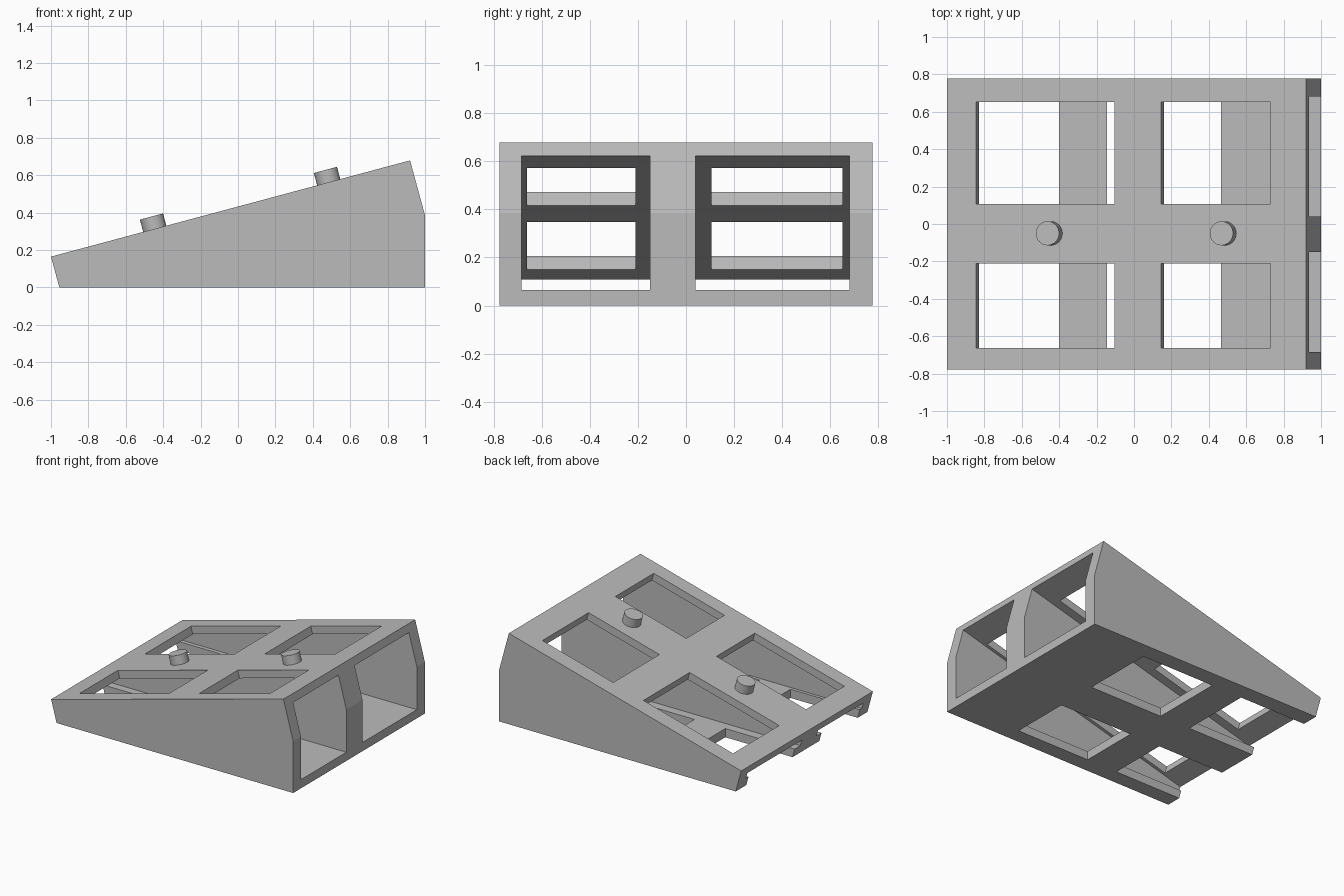
import bpy, bmesh, math
from mathutils import Vector

cube = bpy.data.objects.get("Cube")
if cube:
    bpy.data.objects.remove(cube, do_unlink=True)

gray = bpy.data.materials.new("plain gray")
gray.use_nodes = True
COLOR = (0.5, 0.5, 0.5, 1)
gray.diffuse_color = COLOR
gray.node_tree.nodes["Principled BSDF"].inputs["Base Color"].default_value = COLOR

SLOPE = math.radians(15)
LOW_Z, ROOF, FLOOR = 0.165, 0.06, 0.065
NORMAL = Vector((-math.sin(SLOPE), 0, math.cos(SLOPE)))


def top_point(x):
    """Point on the sloping top surface."""
    return Vector((x, 0, LOW_Z + (x + 1) * math.tan(SLOPE)))


def prism(name, profile, y0, y1):
    """Extrude an x-z profile along y."""
    bm = bmesh.new()
    face = bm.faces.new([bm.verts.new((x, y0, z)) for x, z in profile])
    ext = bmesh.ops.extrude_face_region(bm, geom=[face])
    moved = [v for v in ext["geom"] if isinstance(v, bmesh.types.BMVert)]
    bmesh.ops.translate(bm, verts=moved, vec=(0, y1 - y0, 0))
    bmesh.ops.recalc_face_normals(bm, faces=bm.faces)
    mesh = bpy.data.meshes.new(name)
    bm.to_mesh(mesh)
    bm.free()
    obj = bpy.data.objects.new(name, mesh)
    bpy.context.collection.objects.link(obj)
    mesh.materials.append(gray)
    return obj


def cut(target, cutter):
    """Subtract the cutter and remove it."""
    cutter.hide_render = True
    mod = target.modifiers.new("cut", "BOOLEAN")
    mod.operation, mod.solver, mod.object = "DIFFERENCE", "EXACT", cutter
    bpy.context.view_layer.objects.active = target
    bpy.ops.object.modifier_apply(modifier=mod.name)
    bpy.data.objects.remove(cutter, do_unlink=True)


# Wedge body
body = prism("wedge_body", [(-0.955, 0), (1, 0), (1, 0.385), (0.92, top_point(0.92).z),
                            (-1, LOW_Z)], -0.777, 0.777)

# Two lengthwise tunnels under the sloping roof
for y0, y1 in ((-0.685, -0.15), (0.04, 0.682)):
    cut(body, prism("tunnel_cutter", [(-1.1, FLOOR), (1.1, FLOOR),
                                      (1.1, top_point(1.1).z - ROOF),
                                      (-1.1, top_point(-1.1).z - ROOF)], y0, y1))

for y0, y1 in ((-0.662, -0.21), (0.107, 0.652)):
    # Roof windows, cut square to the slope
    for x0, x1 in ((-0.845, -0.105), (0.145, 0.73)):
        a, b = top_point(x0), top_point(x1)
        corners = [a - NORMAL * 0.07, b - NORMAL * 0.07, b + NORMAL * 0.1, a + NORMAL * 0.1]
        cut(body, prism("window_cutter", [(p.x, p.z) for p in corners], y0, y1))
    # Floor openings, the first running out through the low end
    for x0, x1 in ((-1.1, -0.4), (-0.145, 0.465)):
        top = FLOOR + 0.015
        cut(body, prism("floor_cutter", [(x0, -0.1), (x1, -0.1), (x1, top), (x0, top)], y0, y1))

# Round pegs standing on the slope
for name, x in (("lower_peg", -0.445), ("upper_peg", 0.485)):
    height, sunk = 0.068, 0.02
    centre = top_point(x) + NORMAL * (height - sunk) / 2 + Vector((0, -0.05, 0))
    bpy.ops.mesh.primitive_cylinder_add(vertices=48, radius=0.064, depth=height + sunk,
                                        location=centre, rotation=(0, -SLOPE, 0))
    peg = bpy.context.object
    peg.name = name
    peg.data.materials.append(gray)
    bpy.ops.object.shade_smooth_by_angle()
